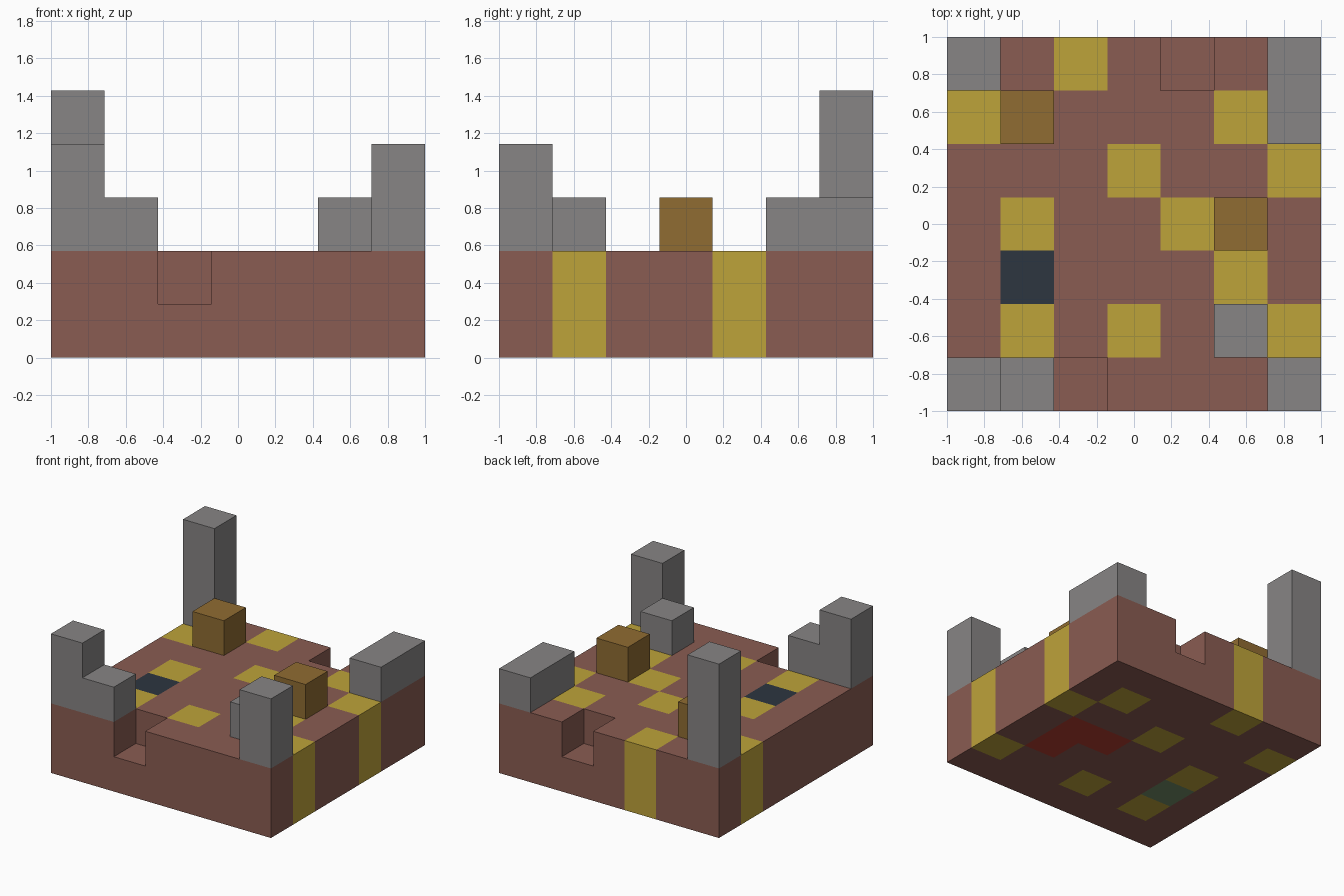
import bpy
import bmesh
from mathutils import Vector

if "Cube" in bpy.data.objects:
    bpy.data.objects.remove(bpy.data.objects["Cube"], do_unlink=True)

N = 7
CELL = 2 / N


def linear(c):
    c /= 255
    return c / 12.92 if c <= 0.04045 else ((c + 0.055) / 1.055) ** 2.4


def material(name, *rgb):
    mat = bpy.data.materials.new(name)
    mat.use_nodes = True
    colour = (*[linear(c) for c in rgb], 1)
    mat.diffuse_color = colour
    bsdf = mat.node_tree.nodes["Principled BSDF"]
    bsdf.inputs["Base Color"].default_value = colour
    bsdf.inputs["Roughness"].default_value = 0.9
    return mat


MATS = {
    "b": material("clay brown", 138, 92, 82),
    "y": material("gold yellow", 190, 163, 58),
    "w": material("wood brown", 144, 108, 50),
    "g": material("stone grey", 135, 133, 133),
    "d": material("dark slate", 45, 54, 64),
    "r": material("deep red", 182, 60, 48),
    "m": material("moss green", 115, 141, 104),
}
KEYS = list(MATS)

# Floor layers, back row first; a dot is an empty cell
LOWER = ["bbybbbb", "ybbbbyb", "bbbybby", "bybbrrb", "bmbbbrb", "bybybby", "bbbbbbb"]
UPPER = ["bbyb.bb", "ybbbbyb", "bbbybby", "bybbybb", "bdbbbyb", "bybybby", "bb.bbbb"]


def layer(rows, k):
    return {(i, N - 1 - r, k): ch
            for r, row in enumerate(rows) for i, ch in enumerate(row) if ch != "."}


def stack(colour, *columns):
    """Cells standing on the floor; each column is (i, j, height)."""
    return {(i, j, 2 + k): colour for i, j, h in columns for k in range(h)}


PARTS = {
    "floor_slab": {**layer(LOWER, 0), **layer(UPPER, 1)},
    "front_right_wall": stack("g", (0, 0, 2), (1, 0, 1)),
    "front_left_tower": stack("g", (6, 0, 2)),
    "back_right_tower": stack("g", (0, 6, 3)),
    "back_left_wall": stack("g", (6, 5, 1), (6, 6, 1)),
    "stone_block": stack("g", (5, 1, 1)),
    "back_crate": stack("w", (1, 5, 1)),
    "side_crate": stack("w", (5, 3, 1)),
}
FILLED = {cell for cells in PARTS.values() for cell in cells}


def build(name, cells):
    """Skin a set of cubes, keeping only the faces open to the air."""
    bm = bmesh.new()
    for cell, ch in cells.items():
        centre = Vector(cell) + Vector((0.5, 0.5, 0.5))
        for axis in range(3):
            for sign in (-1, 1):
                n = Vector((0, 0, 0))
                n[axis] = sign
                if tuple(int(a + b) for a, b in zip(cell, n)) in FILLED:
                    continue
                u = Vector((0, 0, 0))
                u[(axis + 1) % 3] = 0.5
                v = n.cross(u)
                mid = centre + n / 2
                corners = [mid - u - v, mid + u - v, mid + u + v, mid - u + v]
                face = bm.faces.new([bm.verts.new(p * CELL - Vector((1, 1, 0)))
                                     for p in corners])
                face.material_index = KEYS.index(ch)
    bmesh.ops.remove_doubles(bm, verts=bm.verts, dist=0.001)
    mesh = bpy.data.meshes.new(name)
    bm.to_mesh(mesh)
    bm.free()
    for mat in MATS.values():
        mesh.materials.append(mat)
    bpy.context.collection.objects.link(bpy.data.objects.new(name, mesh))


for part, cells in PARTS.items():
    build(part, cells)
